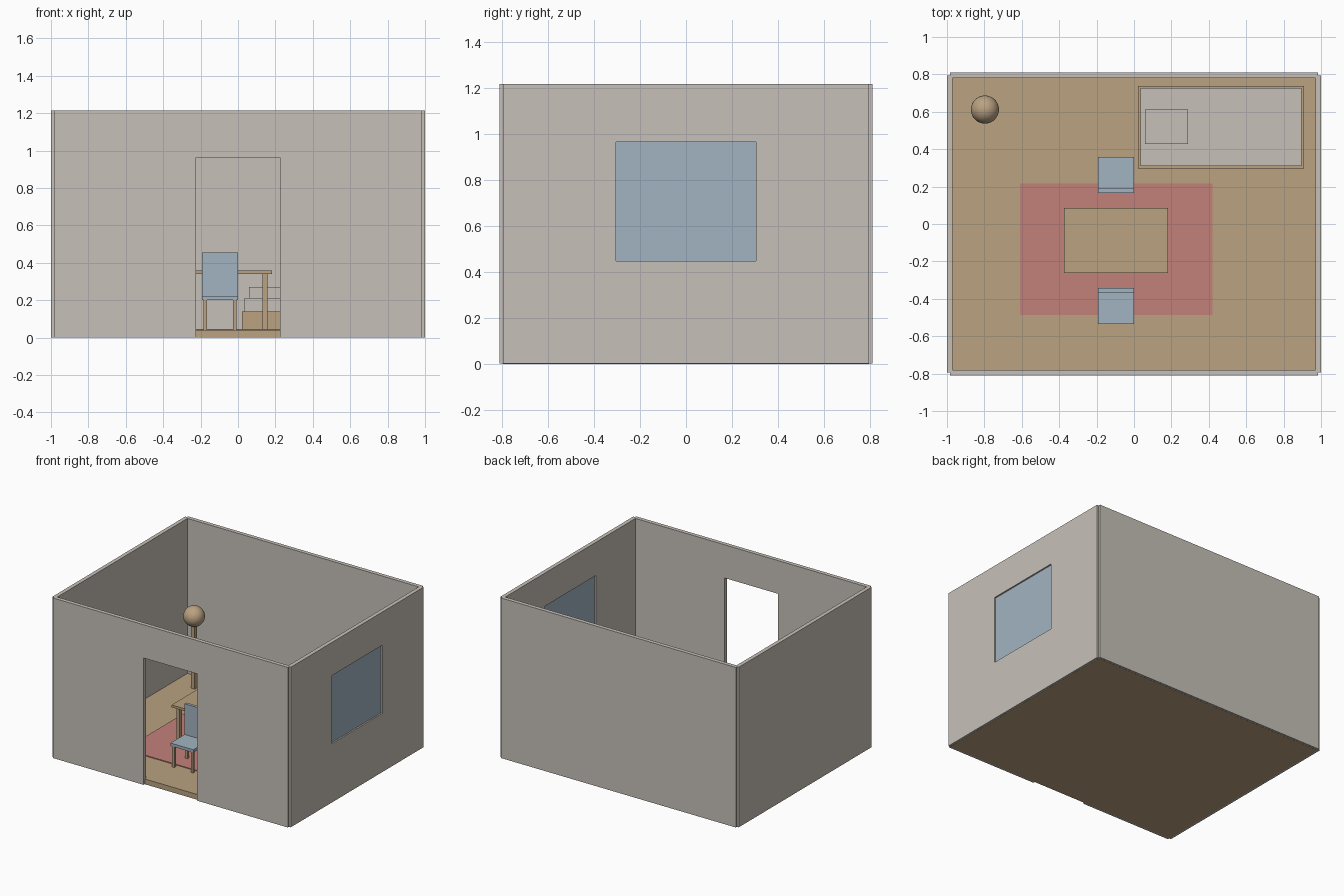
import bpy
from mathutils import Vector

cube = bpy.data.objects.get("Cube")
if cube:
    bpy.data.objects.remove(cube, do_unlink=True)


def material(name, rgb):
    m = bpy.data.materials.new(name)
    m.use_nodes = True
    m.diffuse_color = (*rgb, 1)
    m.node_tree.nodes["Principled BSDF"].inputs["Base Color"].default_value = (*rgb, 1)
    return m


PLASTER = material("warm grey plaster", (0.57, 0.53, 0.48))
WOOD = material("tan wood", (0.49, 0.36, 0.22))
BLUE = material("pale blue", (0.36, 0.455, 0.535))
RED = material("dusty red", (0.55, 0.22, 0.195))


def box(name, x, y, z, mat):
    """Box spanning the given (min, max) ranges."""
    lo, hi = (Vector(c) for c in zip(x, y, z))
    bpy.ops.mesh.primitive_cube_add(size=1, location=(lo + hi) / 2)
    ob = bpy.context.object
    ob.name = name
    ob.scale = hi - lo
    bpy.ops.object.transform_apply(location=False, rotation=False, scale=True)
    ob.data.materials.append(mat)
    return ob


def around(c, half):
    return (c - half, c + half)


def legs(name, cx, cy, dx, dy, half, z):
    """Four square legs placed symmetrically about a centre."""
    for sx, side in ((-1, "right"), (1, "left")):
        for sy, end in ((-1, "front"), (1, "back")):
            box(f"{name}_{end}_{side}_leg", around(cx + sx * dx, half),
                around(cy + sy * dy, half), z, WOOD)


# Room shell: walls are centred on the floor edges
FX, FY, T = 0.985, 0.795, 0.015
FLOOR, TOP, HEAD, SILL = 0.04, 1.215, 0.963, 0.447
DOOR, WIN = 0.224, 0.304
BASE = 0.001
box("floor", (-FX, FX), (-FY, FY), (0, FLOOR), WOOD)
front, back = around(-FY, T), around(FY, T)
right, left = around(-FX, T), around(FX, T)
box("back_wall", (-FX, FX), back, (BASE, TOP), PLASTER)
box("right_wall", right, (-FY, FY), (BASE, TOP), PLASTER)

# Front wall with doorway
box("front_wall_right", (-FX, -DOOR), front, (BASE, TOP), PLASTER)
box("front_wall_left", (DOOR, FX), front, (BASE, TOP), PLASTER)
box("door_lintel", (-DOOR, DOOR), front, (HEAD, TOP), PLASTER)

# Left wall with window
box("left_wall_front", left, (-FY, -WIN), (BASE, TOP), PLASTER)
box("left_wall_back", left, (WIN, FY), (BASE, TOP), PLASTER)
box("window_sill_wall", left, (-WIN, WIN), (BASE, SILL), PLASTER)
box("window_lintel", left, (-WIN, WIN), (HEAD, TOP), PLASTER)
box("window_pane", around(FX, 0.004), (-WIN, WIN), (SILL, HEAD), BLUE)

# Rug
box("rug", (-0.61, 0.42), (-0.487, 0.216), (FLOOR, 0.046), RED)

# Table
CX, CY = -0.096, -0.088
box("table_top", around(CX, 0.278), around(CY, 0.174), (0.34, 0.358), WOOD)
legs("table", CX, CY, 0.241, 0.137, 0.0135, (FLOOR, 0.34))

# Chairs, mirrored about the table with their backs next to it
for s, name in ((-1, "front_chair"), (1, "back_chair")):
    cy = CY + s * 0.351
    box(name + "_seat", around(CX, 0.096), around(cy, 0.096), (0.2, 0.222), BLUE)
    box(name + "_backrest", around(CX, 0.096), around(cy - s * 0.085, 0.011),
        (0.222, 0.455), BLUE)
    legs(name, CX, cy, 0.079, 0.079, 0.0095, (FLOOR, 0.2))

# Bed
box("bed_frame", (0.022, 0.908), (0.298, 0.738), (FLOOR, 0.14), WOOD)
box("mattress", (0.034, 0.896), (0.31, 0.728), (0.14, 0.212), PLASTER)
box("pillow", (0.058, 0.289), (0.427, 0.611), (0.212, 0.27), PLASTER)

# Floor lamp
LX, LY = -0.797, 0.612
box("lamp_pole", around(LX, 0.015), around(LY, 0.015), (FLOOR, 0.56), WOOD)
bpy.ops.mesh.primitive_uv_sphere_add(segments=32, ring_count=16, radius=0.075,
                                     location=(LX, LY, 0.585))
globe = bpy.context.object
globe.name = "lamp_globe"
globe.data.materials.append(WOOD)
bpy.ops.object.shade_smooth_by_angle()
